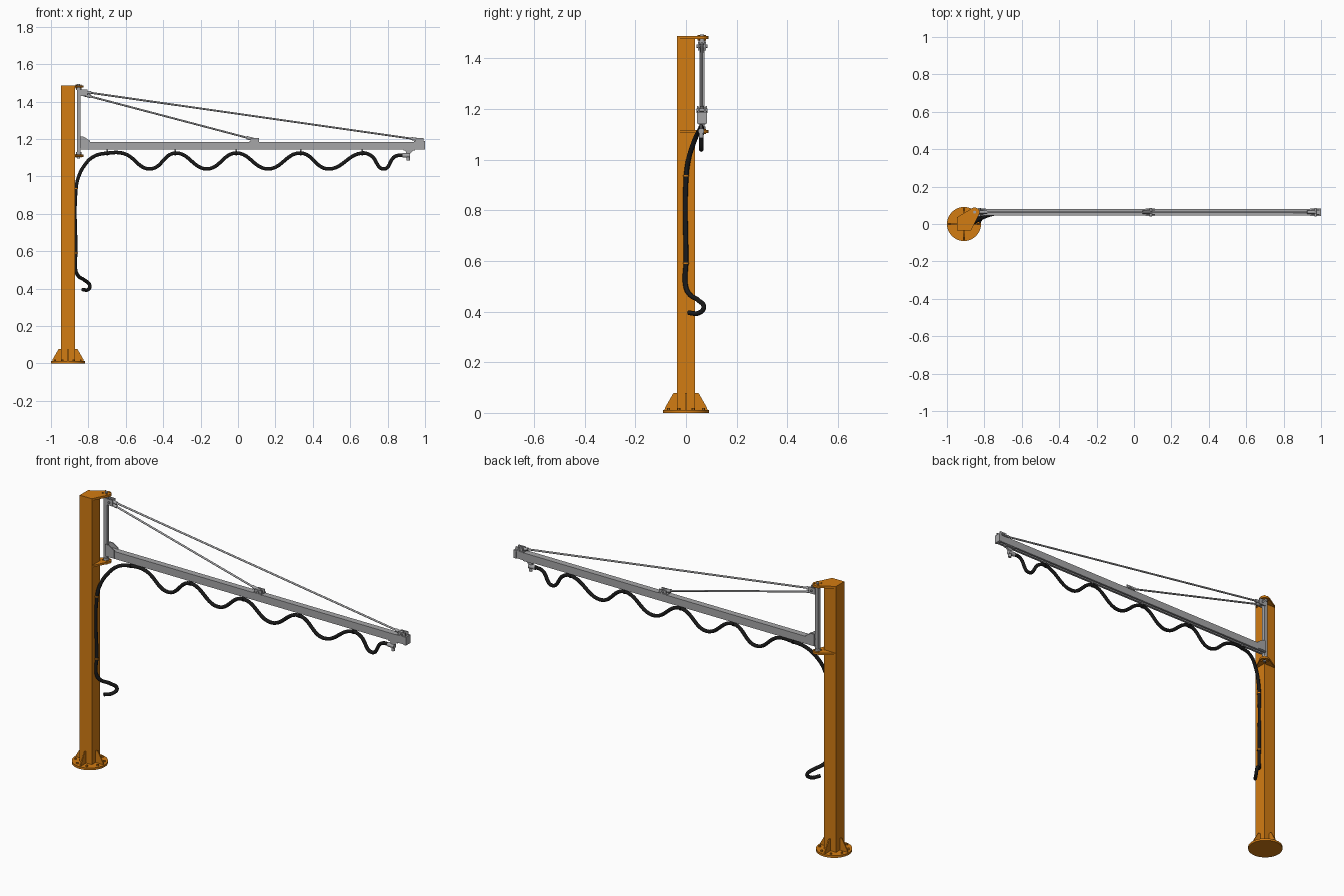
import bpy, bmesh, math
from mathutils import Vector, Matrix

if "Cube" in bpy.data.objects:
    bpy.data.objects.remove(bpy.data.objects["Cube"])


def material(name, rgb):
    m = bpy.data.materials.new(name)
    m.diffuse_color = (*rgb, 1)
    m.use_nodes = True
    m.node_tree.nodes["Principled BSDF"].inputs["Base Color"].default_value = m.diffuse_color
    return m


ORANGE = material("orange paint", (0.65, 0.2, 0.006))
GREY = material("grey metal", (0.38, 0.38, 0.39))
BLACK = material("black rubber", (0.01, 0.01, 0.01))

CX = -0.909            # column centre
CW, CD = 0.037, 0.036  # column half sizes
PX, PY = -0.852, 0.063 # pivot axis; the boom lies along y = PY


def finish(name, bm, mat, smooth=False):
    bmesh.ops.recalc_face_normals(bm, faces=bm.faces)
    me = bpy.data.meshes.new(name)
    bm.to_mesh(me)
    bm.free()
    ob = bpy.data.objects.new(name, me)
    me.materials.append(mat)
    bpy.context.collection.objects.link(ob)
    if smooth:
        bpy.ops.object.select_all(action='DESELECT')
        bpy.context.view_layer.objects.active = ob
        ob.select_set(True)
        bpy.ops.object.shade_smooth_by_angle(angle=math.radians(40))
    return ob


def box(name, x, y, z, mat):
    bm = bmesh.new()
    size = Matrix.Diagonal((x[1] - x[0], y[1] - y[0], z[1] - z[0], 1))
    mid = Matrix.Translation((sum(x) / 2, sum(y) / 2, sum(z) / 2))
    bmesh.ops.create_cube(bm, size=1, matrix=mid @ size)
    return finish(name, bm, mat)


def rod(name, a, b, r, mat, n=16):
    a, b = Vector(a), Vector(b)
    d = b - a
    bm = bmesh.new()
    mx = Matrix.Translation((a + b) / 2) @ d.to_track_quat('Z', 'Y').to_matrix().to_4x4()
    bmesh.ops.create_cone(bm, cap_ends=True, segments=n, radius1=r, radius2=r,
                          depth=d.length, matrix=mx)
    return finish(name, bm, mat, n > 8)


def prism(name, pts, vec, mat, matrix=Matrix()):
    bm = bmesh.new()
    f = bm.faces.new([bm.verts.new(p) for p in pts])
    ext = bmesh.ops.extrude_face_region(bm, geom=[f])
    bmesh.ops.translate(bm, vec=vec, verts=[v for v in ext['geom'] if isinstance(v, bmesh.types.BMVert)])
    bmesh.ops.transform(bm, matrix=matrix, verts=bm.verts)
    return finish(name, bm, mat)


# Column with round foot, gussets and anchor bolts
rod("base_plate", (CX, 0, 0), (CX, 0, 0.012), 0.091, ORANGE, 40)
box("column", (CX - CW, CX + CW), (-CD, CD), (0.01, 1.48), ORANGE)
for i in range(4):
    prism("base_gusset", [(0.03, -0.003, 0.01), (0.085, -0.003, 0.01), (0.082, -0.003, 0.022),
                          (0.05, -0.003, 0.078), (0.03, -0.003, 0.078)], (0, 0.006, 0), ORANGE,
          Matrix.Translation((CX, 0, 0)) @ Matrix.Rotation(i * math.pi / 2, 4, 'Z'))
for i in range(8):
    a = math.radians(22.5 + 45 * i)
    x, y = CX + 0.074 * math.cos(a), 0.074 * math.sin(a)
    rod("anchor_bolt", (x, y, 0.01), (x, y, 0.02), 0.006, ORANGE, 6)

# Pivot plates: column outline drawn out to the round pivot
for name, z0, z1 in (("lower_pivot_plate", 1.105, 1.116), ("top_pivot_plate", 1.475, 1.487)):
    bm = bmesh.new()
    for z in (z0, z1):
        for sx in (-1, 1):
            for sy in (-1, 1):
                bm.verts.new((CX + sx * CW, sy * CD, z))
        for i in range(20):
            a = i * math.tau / 20
            bm.verts.new((PX + 0.027 * math.cos(a), PY + 0.025 * math.sin(a), z))
    bmesh.ops.convex_hull(bm, input=bm.verts)
    bmesh.ops.dissolve_limit(bm, angle_limit=0.01, verts=bm.verts, edges=bm.edges)
    finish(name, bm, ORANGE)
    rod("pivot_pin", (PX, PY, z0 - 0.008), (PX, PY, z1 + 0.006), 0.008, GREY)
    for i in range(4):
        a = math.radians(45 + 90 * i)
        x, y = PX + 0.018 * math.cos(a), PY + 0.018 * math.sin(a)
        rod("pivot_bolt", (x, y, z0 - 0.005), (x, y, z1 + 0.005), 0.004, ORANGE, 6)

# Turning mast
box("mast", (PX - 0.01, PX + 0.01), (PY - 0.01, PY + 0.01), (1.125, 1.468), GREY)
rod("mast_lower_bearing", (PX, PY, 1.116), (PX, PY, 1.13), 0.014, GREY)
rod("mast_upper_bearing", (PX, PY, 1.463), (PX, PY, 1.475), 0.014, GREY)

# Boom: rail open along its underside
half = [(0.006, -0.021), (0.017, -0.021), (0.017, 0.02), (0.0, 0.02)]
inner = [(0.0, 0.016), (0.013, 0.016), (0.013, -0.017), (0.006, -0.017)]
for s in (-1, 1):
    prism("boom_rail_side", [(-0.845, PY + s * y, 1.165 + z) for y, z in half + inner],
          (1.84, 0, 0), GREY)
box("boom_end_cap", (0.985, 1.0), (PY - 0.02, PY + 0.02), (1.143, 1.188), GREY)
for s in (-1, 1):
    y = PY + s * 0.017
    prism("boom_root_gusset", [(-0.845, y - 0.003, 1.15), (-0.79, y - 0.003, 1.15),
                               (-0.79, y - 0.003, 1.19), (-0.825, y - 0.003, 1.212),
                               (-0.845, y - 0.003, 1.212)], (0, 0.006, 0), GREY)

# Tie rods with forked brackets at both ends
def fork(name, x, z0, z1, w):
    for s in (-1, 1):
        y = PY + s * 0.012
        box(name + "_cheek", (x - w, x + w), (y - 0.003, y + 0.003), (z0, z1), GREY)
    zc = (z0 + z1) / 2
    rod(name + "_pin", (x, PY - 0.022, zc), (x, PY + 0.022, zc), 0.006, GREY, 12)


fork("mast_fork", -0.825, 1.43, 1.464, 0.02)
for name, x, zt in (("outer", 0.97, 1.453), ("inner", 0.09, 1.438)):
    a, b = Vector((-0.83, PY, zt)), Vector((x, PY, 1.196))
    d = (b - a).normalized()
    rod(name + "_tie_rod", a, b, 0.005, GREY, 12)
    rod(name + "_upper_rod_end", a, a + d * 0.045, 0.0085, GREY, 12)
    rod(name + "_lower_rod_end", b - d * 0.045, b, 0.0085, GREY, 12)
    fork(name + "_rod_fork", x, 1.184, 1.206, 0.022)
    box(name + "_rod_foot", (x - 0.028, x + 0.022), (PY - 0.021, PY + 0.021), (1.183, 1.189), GREY)

# Hose: tail, run up the column, then loops hung below the boom
HY = 0.06
path = [(-0.83, 0.01, 0.395), (-0.802, 0.052, 0.395), (-0.792, 0.07, 0.415), (-0.82, 0.048, 0.445),
        (-0.852, 0.016, 0.466), (-0.867, 0, 0.495), (-0.867, 0, 0.6), (-0.867, 0, 0.92),
        (-0.855, 0.008, 0.99), (-0.82, 0.028, 1.06), (-0.77, 0.048, 1.107), (-0.70, HY, 1.124),
        (-0.61, HY, 1.122)]
crests = [-0.335, -0.01, 0.335, 0.665]
for t, c in zip([-0.47, -0.165, 0.16, 0.48], crests):
    path += [(t, HY, 1.04), (c, HY, 1.125)]
path += [(0.71, HY, 1.112), (0.78, HY, 1.04), (0.84, HY, 1.107), (0.90, HY, 1.112)]
cu = bpy.data.curves.new("hose", 'CURVE')
cu.dimensions = '3D'
cu.bevel_depth = 0.0095
cu.bevel_resolution = 3
cu.resolution_u = 10
cu.use_fill_caps = True
sp = cu.splines.new('BEZIER')
sp.bezier_points.add(len(path) - 1)
for bp, p in zip(sp.bezier_points, path):
    bp.co = p
    bp.handle_left_type = bp.handle_right_type = 'AUTO'
cu.materials.append(BLACK)
hose = bpy.data.objects.new("hose", cu)
bpy.context.collection.objects.link(hose)

# Hose clips on the column and hangers under the boom
for z in (0.59, 0.935):
    rod("column_hose_clip", (-0.867, 0, z - 0.003), (-0.867, 0, z + 0.003), 0.0115, ORANGE)
for x in [-0.70] + crests:
    rod("hose_hanger_ring", (x - 0.004, HY, 1.125), (x + 0.004, HY, 1.125), 0.012, BLACK)
    box("hose_hanger", (x - 0.004, x + 0.004), (HY - 0.004, HY + 0.004), (1.13, 1.15), GREY)

# Outlet fitting at the boom tip
box("outlet_plate", (0.885, 0.945), (PY - 0.014, PY + 0.014), (1.138, 1.146), GREY)
prism("outlet_bracket", [(0.895, HY - 0.006, 1.14), (0.94, HY - 0.006, 1.14), (0.92, HY - 0.006, 1.122),
                         (0.92, HY - 0.006, 1.10), (0.905, HY - 0.006, 1.10)], (0, 0.012, 0), GREY)
rod("outlet_elbow", (0.88, HY, 1.112), (0.92, HY, 1.112), 0.012, GREY)
rod("outlet_nozzle", (0.91, HY, 1.118), (0.91, HY, 1.085), 0.009, GREY)
